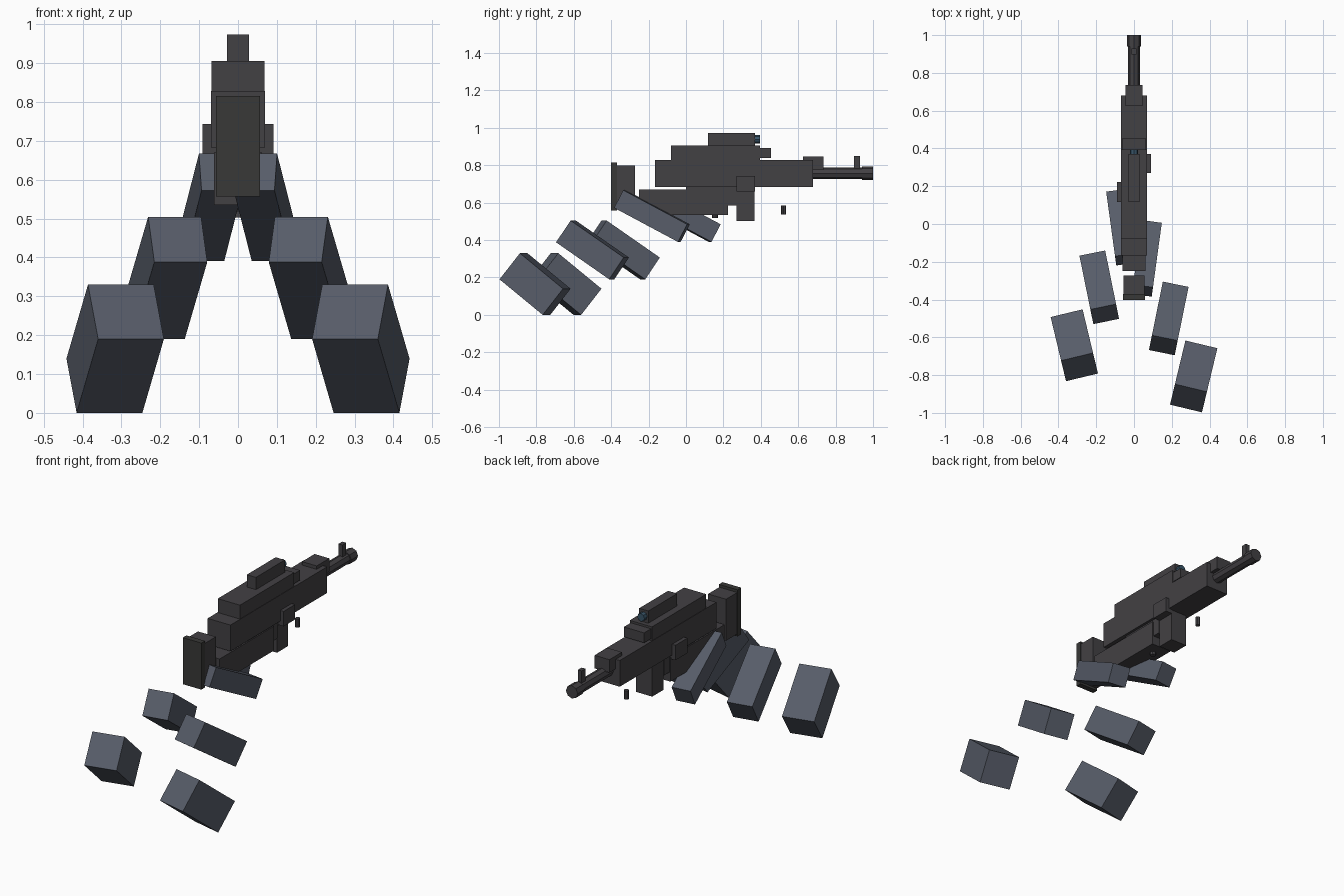
import bpy
from math import radians
from mathutils import Euler

if "Cube" in bpy.data.objects:
    bpy.data.objects.remove(bpy.data.objects["Cube"])


def material(name, color):
    m = bpy.data.materials.new(name)
    m.diffuse_color = (*color, 1)
    m.use_nodes = True
    m.node_tree.nodes["Principled BSDF"].inputs["Base Color"].default_value = m.diffuse_color
    return m


GUNMETAL = material("gunmetal", (0.055, 0.052, 0.057))
BUTT_GREY = material("dark_rubber", (0.04, 0.04, 0.038))
SLEEVE = material("blue_grey_sleeve", (0.095, 0.108, 0.14))
LENS = material("lens_blue", (0.04, 0.09, 0.14))


def box(name, size, loc, rot=(0, 0, 0), mat=GUNMETAL):
    bpy.ops.mesh.primitive_cube_add(size=1, location=loc)
    o = bpy.context.object
    o.name = name
    o.scale = size
    o.rotation_euler = Euler([radians(a) for a in rot])
    o.data.materials.append(mat)
    return o


def block(name, x, y, z, mat=GUNMETAL):
    """Axis-aligned box from (min, max) ranges."""
    r = (x, y, z)
    return box(name, [b - a for a, b in r], [(a + b) / 2 for a, b in r], mat=mat)


def tube(name, radius, depth, loc, along_y=True, mat=GUNMETAL, sides=8):
    bpy.ops.mesh.primitive_cylinder_add(
        vertices=sides, radius=radius, depth=depth, location=loc,
        rotation=(radians(90), 0, 0) if along_y else (0, 0, 0))
    o = bpy.context.object
    o.name = name
    o.data.materials.append(mat)


def centred(name, half, y, z, mat=GUNMETAL):
    return block(name, (-half, half), y, z, mat)


# Stock
centred("butt_plate", 0.057, (-0.402, -0.37), (0.557, 0.815), BUTT_GREY)
centred("stock", 0.055, (-0.37, -0.272), (0.57, 0.80))

# Main body
centred("receiver", 0.07, (-0.166, 0.68), (0.683, 0.828))
centred("top_cover", 0.068, (-0.08, 0.395), (0.828, 0.905))
centred("cover_nose", 0.062, (0.395, 0.455), (0.838, 0.893))
centred("lower_body", 0.062, (-0.25, 0.225), (0.535, 0.67))
centred("lower_front", 0.055, (0.0, 0.27), (0.585, 0.685))
centred("front_grip", 0.05, (0.27, 0.367), (0.503, 0.685))
block("right_side_box", (0.05, 0.091), (0.27, 0.37), (0.66, 0.743))
block("left_side_box", (-0.091, -0.05), (0.117, 0.222), (0.66, 0.743))

# Optic
centred("scope", 0.028, (0.117, 0.37), (0.905, 0.973))
tube("scope_lens", 0.022, 0.03, (0, 0.38, 0.939), mat=LENS)

# Barrel group
centred("barrel_block", 0.045, (0.625, 0.735), (0.775, 0.847))
tube("barrel", 0.031, 0.33, (0, 0.815, 0.757))
tube("muzzle", 0.036, 0.06, (0, 0.97, 0.757))
centred("front_sight", 0.012, (0.897, 0.93), (0.78, 0.85))

# Small pins underneath
tube("hanging_pin", 0.013, 0.048, (0, 0.522, 0.562), along_y=False)
tube("bottom_button", 0.015, 0.03, (0, 0.155, 0.533), along_y=False)

# Arms: size, centre, pitch, yaw of the right one; the left is mirrored and further forward
ARM_PARTS = [
    ("hand", (0.106, 0.39, 0.1065), (0.068, -0.182, 0.5285), -27.9, -7.8),
    ("forearm", (0.139, 0.351, 0.141), (0.184, -0.50, 0.3475), -34.3, -11.5),
    ("upper_arm", (0.174, 0.304, 0.179), (0.316, -0.807, 0.165), -38.7, -13.5),
]
for part, size, (x, y, z), pitch, yaw in ARM_PARTS:
    for side, s, shift in (("right", 1, 0), ("left", -1, 0.165)):
        box(f"{side}_{part}", size, (s * x, y + shift, z), (pitch, 0, s * yaw), SLEEVE)
